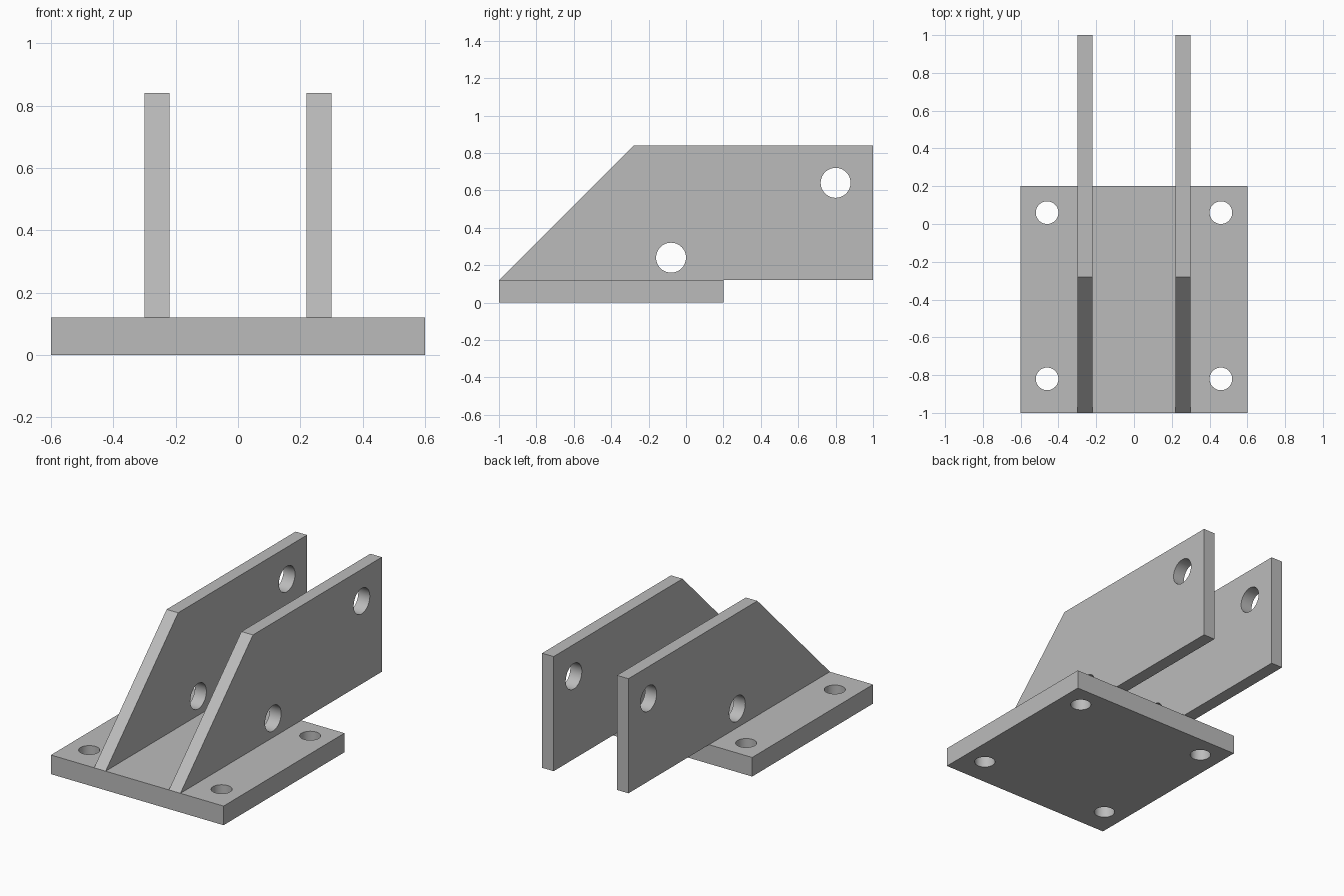
import bpy, bmesh
from math import pi, radians
from mathutils import Matrix, Vector

if "Cube" in bpy.data.objects:
    bpy.data.objects.remove(bpy.data.objects["Cube"], do_unlink=True)

PLATE_T = 0.12
FIN_T = 0.08

steel = bpy.data.materials.new("plain_grey")
steel.use_nodes = True
GREY = (0.5, 0.5, 0.5, 1)
steel.diffuse_color = GREY
steel.node_tree.nodes["Principled BSDF"].inputs["Base Color"].default_value = GREY


def add_object(name, bm):
    bmesh.ops.recalc_face_normals(bm, faces=bm.faces)
    mesh = bpy.data.meshes.new(name)
    bm.to_mesh(mesh)
    bm.free()
    mesh.materials.append(steel)
    obj = bpy.data.objects.new(name, mesh)
    bpy.context.collection.objects.link(obj)
    return obj


def slab(name, outline, offset):
    """Extrude a closed outline of 3D points along an offset."""
    bm = bmesh.new()
    face = bm.faces.new([bm.verts.new(p) for p in outline])
    new = bmesh.ops.extrude_face_region(bm, geom=[face])["geom"]
    verts = [v for v in new if isinstance(v, bmesh.types.BMVert)]
    bmesh.ops.translate(bm, verts=verts, vec=Vector(offset))
    return add_object(name, bm)


def drill(obj, centres, radius, rotation):
    """Cut round through holes at the given centres."""
    bm = bmesh.new()
    for c in centres:
        bmesh.ops.create_cone(bm, cap_ends=True, segments=48, radius1=radius,
                              radius2=radius, depth=0.3,
                              matrix=Matrix.Translation(c) @ rotation)
    cutter = add_object("hole_cutter", bm)
    cutter.hide_render = True
    mod = obj.modifiers.new("holes", "BOOLEAN")
    mod.operation = "DIFFERENCE"
    mod.solver = "EXACT"
    mod.object = cutter
    bpy.ops.object.select_all(action="DESELECT")
    bpy.context.view_layer.objects.active = obj
    obj.select_set(True)
    bpy.ops.object.modifier_apply(modifier=mod.name)
    bpy.data.objects.remove(cutter, do_unlink=True)
    bpy.ops.object.shade_smooth_by_angle(angle=radians(30))


# Base plate with four bolt holes
base = slab("base_plate",
            [(-0.6, -1, 0), (0.6, -1, 0), (0.6, 0.2, 0), (-0.6, 0.2, 0)],
            (0, 0, PLATE_T))
drill(base, [(x, y, PLATE_T / 2) for x in (-0.46, 0.46) for y in (-0.82, 0.06)],
      0.06, Matrix())

# Two upright fins with sloped fronts and two pin holes each
profile = [(-1, PLATE_T), (1, PLATE_T), (1, 0.84), (-0.28, 0.84)]
for name, x in (("right_fin", -0.26), ("left_fin", 0.26)):
    fin = slab(name, [(x - FIN_T / 2, y, z) for y, z in profile], (FIN_T, 0, 0))
    drill(fin, [(x, -0.08, 0.24), (x, 0.8, 0.64)], 0.08,
          Matrix.Rotation(pi / 2, 4, "Y"))
